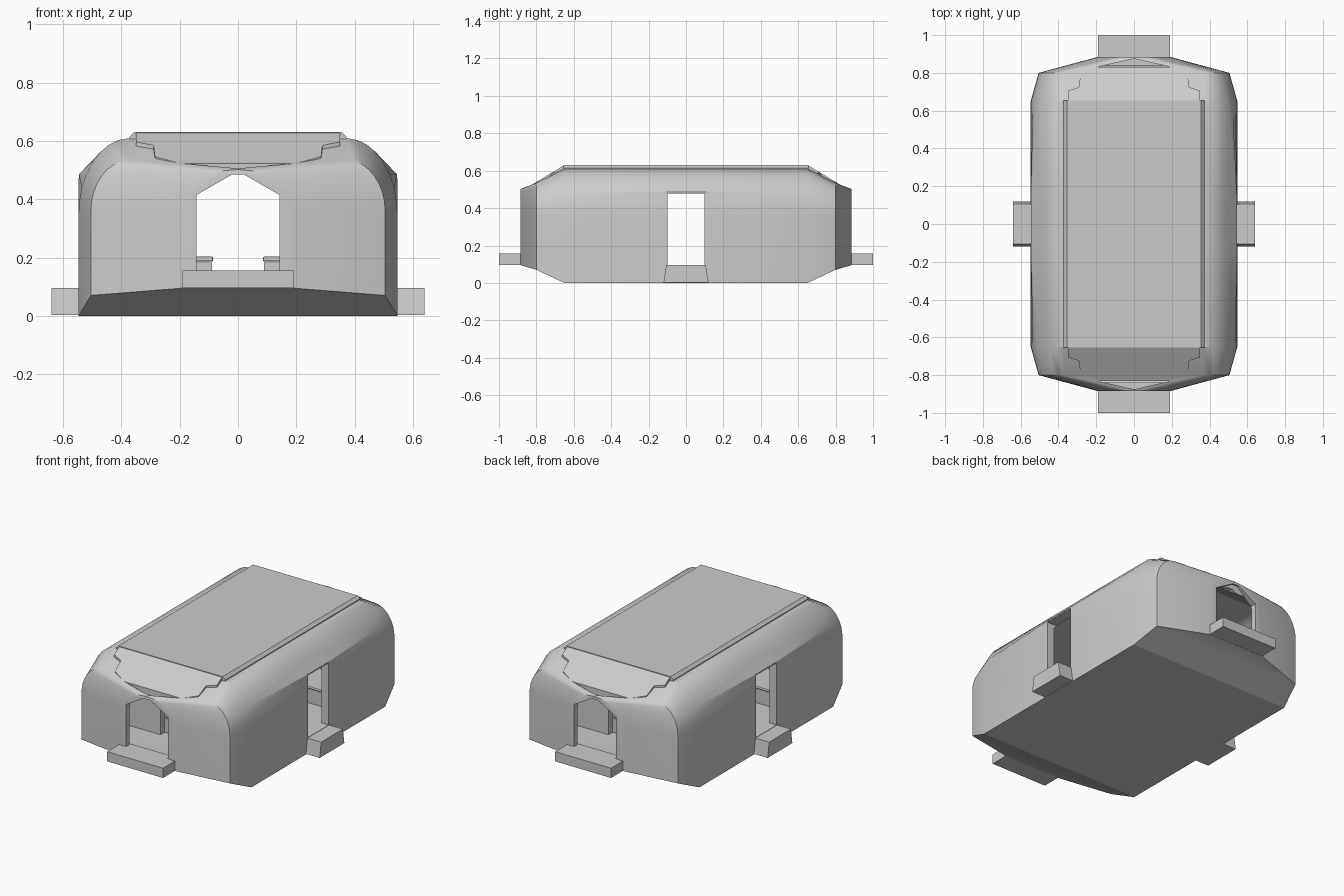
import bpy, bmesh, math

if "Cube" in bpy.data.objects:
    bpy.data.objects.remove(bpy.data.objects["Cube"])

grey = bpy.data.materials.new("shell grey")
grey.diffuse_color = (0.6, 0.6, 0.6, 1)
grey.use_nodes = True
grey.node_tree.nodes["Principled BSDF"].inputs["Base Color"].default_value = grey.diffuse_color


def make(name, verts, faces, smooth=False):
    me = bpy.data.meshes.new(name)
    bm = bmesh.new()
    vs = [bm.verts.new(v) for v in verts]
    for f in faces:
        bm.faces.new([vs[i] for i in f])
    bmesh.ops.remove_doubles(bm, verts=bm.verts, dist=0.0005)
    bmesh.ops.recalc_face_normals(bm, faces=bm.faces)
    bm.to_mesh(me)
    bm.free()
    ob = bpy.data.objects.new(name, me)
    bpy.context.collection.objects.link(ob)
    me.materials.append(grey)
    if smooth:
        shade(ob)
    return ob


def shade(ob):
    bpy.ops.object.select_all(action='DESELECT')
    ob.select_set(True)
    bpy.context.view_layer.objects.active = ob
    bpy.ops.object.shade_smooth_by_angle(angle=math.radians(25))


def loft(name, rings, smooth=False):
    n = len(rings[0])
    verts = [v for r in rings for v in r]
    faces = [tuple(range(n)), tuple(range(len(verts) - n, len(verts)))]
    for k in range(len(rings) - 1):
        for i in range(n):
            j = (i + 1) % n
            faces.append((k * n + i, k * n + j, k * n + n + j, k * n + n + i))
    return make(name, verts, faces, smooth)


def box(name, x0, x1, y0, y1, z0, z1):
    return loft(name, [[(x0, y, z0), (x1, y, z0), (x1, y, z1), (x0, y, z1)] for y in (y0, y1)])


def prism_z(name, pts, low, high):
    return loft(name, [[(x, y, f(y)) for x, y in pts] for f in (low, high)])


def section(y, hw, z0, spring, flat, top, shoulder=False):
    """Arched cross-section; the shoulder squares the lower arc off into a chamfer."""
    half = [(hw, z0)]
    for a in (0, 10, 20, 31.3, 45, 55, 65, 77, 90):
        x = flat + (hw - flat) * math.cos(math.radians(a))
        z = spring + (top - spring) * math.sin(math.radians(a))
        if shoulder and a < 55:
            x = min(hw, flat + (hw - flat) * 0.574 + (spring + (top - spring) * 0.819 - z) / 1.04)
        half.append((x, z))
    return [(x, y, z) for x, z in half] + [(-x, y, z) for x, z in reversed(half)]


def shell(name, ends, mid):
    """Symmetric front-to-back loft from nose, cheek, end and door sections."""
    rings = [section(-y, *s) for y, s in ends] + [section(-0.1, *mid, True), section(0.1, *mid, True)]
    rings += [section(y, *s) for y, s in reversed(ends)]
    return loft(name, rings)


# hollow body
body = shell("body", [(0.885, (0.19, 0.095, 0.37, 0.0, 0.502)),
                      (0.80, (0.505, 0.07, 0.36, 0.37, 0.535)),
                      (0.65, (0.547, 0, 0.35, 0.37, 0.61))], (0.547, 0, 0.35, 0.37, 0.61))
cutters = [shell("cabin_cutter", [(0.85, (0.15, 0.12, 0.35, 0.02, 0.46)),
                                  (0.77, (0.45, 0.095, 0.34, 0.34, 0.50)),
                                  (0.64, (0.50, 0.095, 0.33, 0.35, 0.57))],
                 (0.50, 0.095, 0.33, 0.35, 0.57))]

# side doorways, end doorways and small roof openings at the tips
cutters.append(box("side_door_cutter", -0.7, 0.7, -0.1, 0.1, 0.097, 0.478))
gable = [(-0.142, 0.155), (0.142, 0.155), (0.142, 0.415), (0.02, 0.485), (-0.02, 0.485), (-0.142, 0.415)]
cutters.append(loft("end_door_cutter", [[(x, y, z) for x, z in gable] for y in (-1.1, 1.1)]))
for s in (-1, 1):
    cutters.append(prism_z("tip_cutter", [(-0.19, 0.832 * s), (0.19, 0.832 * s), (0, 0.875 * s)],
                           lambda y: 0.42, lambda y: 0.7))
for c in cutters:
    m = body.modifiers.new("cut", 'BOOLEAN')
    m.operation, m.solver, m.object = 'DIFFERENCE', 'EXACT', c
    bpy.context.view_layer.objects.active = body
    bpy.ops.object.modifier_apply(modifier=m.name)
    bpy.data.objects.remove(c)
shade(body)

# roof panel with chamfered long edges
roof = [(-0.372, 0.60), (0.372, 0.60), (0.372, 0.615), (0.355, 0.631), (-0.355, 0.631), (-0.372, 0.615)]
loft("roof_panel", [[(x, y, z) for x, z in roof] for y in (-0.655, 0.655)])

for s, end in ((-1, "front"), (1, "back")):
    # sloping end panel with stepped sides
    right = [(0.35, 0.65), (0.35, 0.705), (0.29, 0.725), (0.285, 0.79), (0.19, 0.832)]
    pts = [(x, y * s) for x, y in right] + [(-x, y * s) for x, y in reversed(right)]
    prism_z(end + "_slope_panel", pts, lambda y: 0.605 - (abs(y) - 0.65) * 0.52,
            lambda y: 0.63 - (abs(y) - 0.65) * 0.6)
    # end platform
    ys = sorted((0.84 * s, 1.0 * s))
    box(end + "_platform", -0.19, 0.19, ys[0], ys[1], 0.096, 0.156)

for s, side in ((-1, "left"), (1, "right")):
    # flared side step
    loft(side + "_step", [[(x * s, -w, z), (x * s, w, z), (x * s, w - 0.014, z + 0.092),
                           (x * s, -w + 0.014, z + 0.092)] for x, w, z in ((0.53, 0.12, 0.003), (0.64, 0.12, 0.003))])
    # benches with cushions and backs
    for e in (-1, 1):
        def seat(name, xa, xb, ya, yb, z0, z1):
            xs, ys = sorted((xa * s, xb * s)), sorted((ya * e, yb * e))
            return box(side + name, xs[0], xs[1], ys[0], ys[1], z0, z1)
        seat("_bench", 0.09, 0.46, 0.28, 0.50, 0.09, 0.182)
        c = seat("_cushion", 0.085, 0.46, 0.27, 0.50, 0.186, 0.203)
        b = c.modifiers.new("round", 'BEVEL')
        b.width, b.segments = 0.006, 2
        seat("_bench_back", 0.15, 0.46, 0.50, 0.54, 0.09, 0.40)
